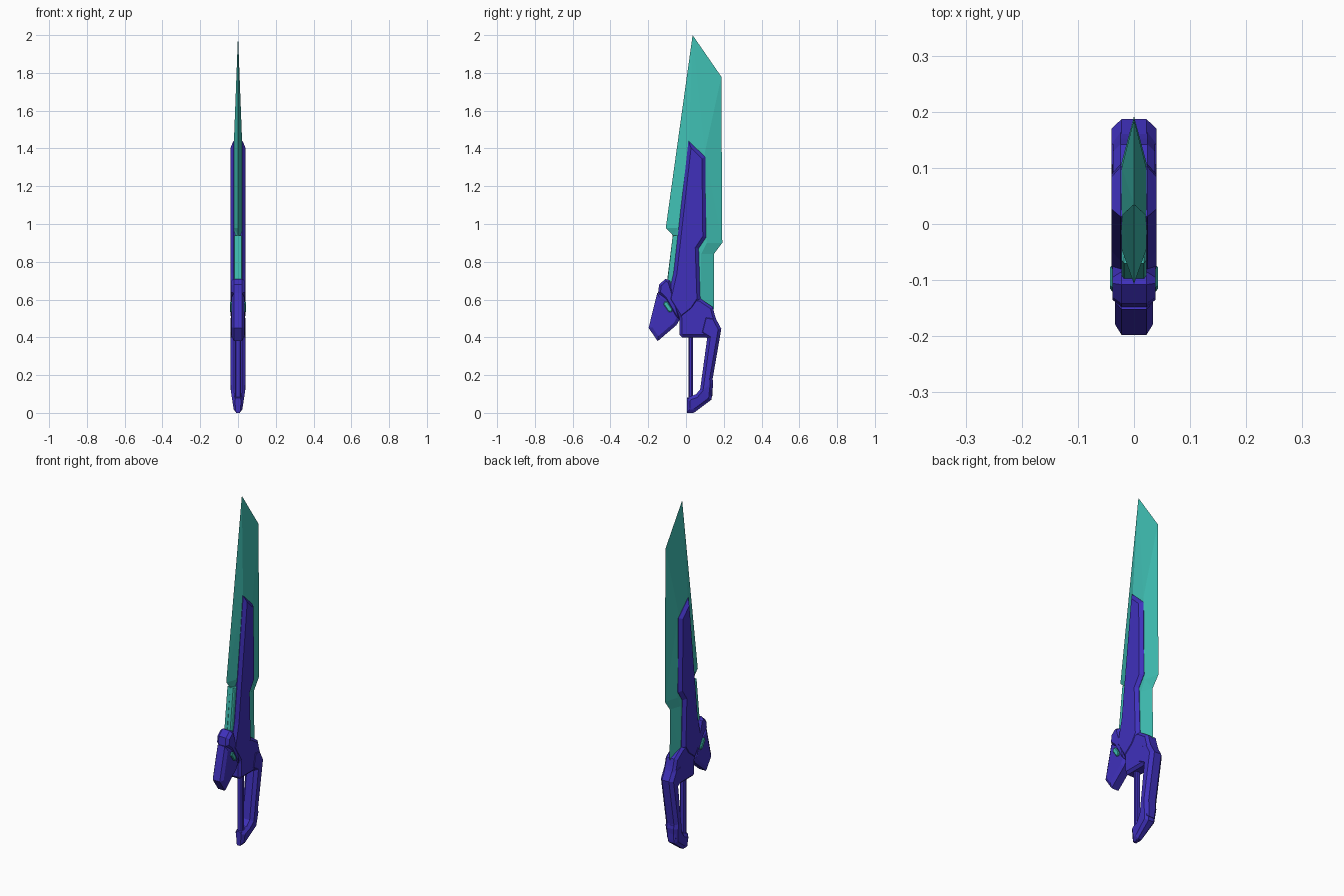
import bpy, bmesh
from mathutils import Vector

if "Cube" in bpy.data.objects:
    bpy.data.objects.remove(bpy.data.objects["Cube"])


def material(name, color):
    m = bpy.data.materials.new(name)
    m.diffuse_color = color
    m.use_nodes = True
    m.node_tree.nodes["Principled BSDF"].inputs["Base Color"].default_value = m.diffuse_color
    return m


TEAL = material("teal_crystal", (0.05, 0.52, 0.45, 1))
BLUE = material("indigo_metal", (0.05, 0.03, 0.50, 1))


def finish(name, bm, mat):
    bmesh.ops.recalc_face_normals(bm, faces=bm.faces)
    bmesh.ops.triangulate(bm, faces=[f for f in bm.faces if len(f.verts) > 3])
    me = bpy.data.meshes.new(name)
    bm.to_mesh(me)
    bm.free()
    me.materials.append(mat)
    ob = bpy.data.objects.new(name, me)
    bpy.context.collection.objects.link(ob)
    return ob


def inset(pts, d):
    """Offset a closed (y, z) outline inwards by d with mitred corners."""
    p = [Vector(q) for q in pts]
    n = len(p)
    area = sum(p[i].x * p[(i + 1) % n].y - p[(i + 1) % n].x * p[i].y for i in range(n))
    s = 1 if area > 0 else -1
    out = []
    for i in range(n):
        e0 = (p[i] - p[i - 1]).normalized()
        e1 = (p[(i + 1) % n] - p[i]).normalized()
        n0, n1 = Vector((-e0.y, e0.x)) * s, Vector((-e1.y, e1.x)) * s
        out.append(p[i] + (n0 + n1) * (d / max(0.4, 1 + n0.dot(n1))))
    return out


def plate(name, pts, edge, half, bevel, mat=BLUE, taper=False):
    """Slab across x with chamfered rims: outline at +-edge, inset face at +-half."""
    bm = bmesh.new()
    small = inset(pts, bevel)
    rings = []
    for x, ring in ((-half, small), (-edge, pts), (edge, pts), (half, small)):
        rings.append([bm.verts.new((x, y, z)) for y, z in ring])
    n = len(pts)
    for a, b in zip(rings, rings[1:]):
        for i in range(n):
            j = (i + 1) % n
            bm.faces.new((a[i], a[j], b[j], b[i]))
    bm.faces.new(rings[0])
    bm.faces.new(rings[-1])
    if taper:
        for v in bm.verts:
            if v.co.z < 0.13:
                v.co.x *= 0.5 + 0.5 * v.co.z / 0.13
    return finish(name, bm, mat)


# Blade: sharp rim on x = 0, flat cheeks on both sides
rim = [(.035, 2.0), (.187, 1.78), (.192, .90), (.147, .84), (.148, .55),
       (-.06, .55), (-.10, .70), (-.07, .94), (-.107, .98)]
cheek = [(.015, 1.43), (.10, 1.38), (.11, .90), (.08, .84), (.08, .55),
         (-.04, .55), (-.05, .70), (-.03, .94), (-.045, .98)]
bm = bmesh.new()
R = [bm.verts.new((0, y, z)) for y, z in rim]
sides = []
for s in (-1, 1):
    C = [bm.verts.new((s * .022, y, z)) for y, z in cheek]
    sides.append(C)
    bm.faces.new(C)
    bm.faces.new((R[0], C[1], C[0]))
    bm.faces.new((R[0], R[1], C[1]))
    for i in (1, 2, 3, 5, 6, 7):
        bm.faces.new((R[i], R[i + 1], C[i + 1], C[i]))
    bm.faces.new((R[8], R[0], C[0], C[8]))
L, Q = sides
bm.faces.new((R[4], Q[4], Q[5], R[5], L[5], L[4]))
finish("blade", bm, TEAL)

# Blunt front of the blade root
plate("blade_root", [(-.07, .94), (0, .94), (0, .56), (-.075, .56), (-.098, .70)],
      .018, .022, .006, TEAL)

# Long side plate clamping the blade
plate("blade_clamp", [(.013, 1.44), (.102, 1.355), (.107, .93), (.067, .87),
                      (.076, .60), (.04, .545), (-.03, .49), (-.098, .60),
                      (-.066, .74)], .024, .04, .018)

# Hub under the blade
plate("hub", [(-.035, .415), (-.022, .40), (.13, .40), (.175, .45), (.152, .52),
              (.142, .56), (.076, .605), (-.05, .62), (-.035, .49)],
      .024, .037, .014)

# Hand guard sweeping down to the pommel
plate("hand_guard", [(.095, .52), (.152, .51), (.187, .445), (.141, .18),
                     (.144, .155), (.135, .07), (.045, .003), (.005, .003),
                     (.005, .07), (.02, .085), (.05, .095), (.075, .125),
                     (.112, .395), (.07, .42)],
      .022, .04, .016, taper=True)
plate("guard_stud", [(.12, .19), (.142, .175), (.14, .09), (.12, .09)],
      .018, .026, .006)
plate("pommel", [(.005, 0), (.04, 0), (.06, .03), (.055, .10), (.005, .08)],
      .018, .026, .008, taper=True)

# Thin grip
plate("grip", [(.012, .07), (.036, .07), (.036, .42), (.012, .42)], .010, .016, .006)

# Forward fin, its bracket and the gem strips
plate("front_fin", [(-.152, .635), (-.198, .45), (-.15, .38), (-.05, .465),
                    (-.03, .50), (-.09, .61)], .022, .034, .018)
plate("fin_bracket", [(-.148, .635), (-.142, .68), (-.108, .71), (-.085, .70),
                      (-.055, .60), (-.03, .49), (-.06, .51), (-.115, .605)],
      .022, .038, .012)
for side in (-1, 1):
    gem = plate("gem_right" if side > 0 else "gem_left",
                [(-.120, .575), (-.112, .59), (-.098, .588), (-.073, .55),
                 (-.076, .533), (-.092, .535)], .004, .008, .004, TEAL)
    gem.location.x = side * .035
